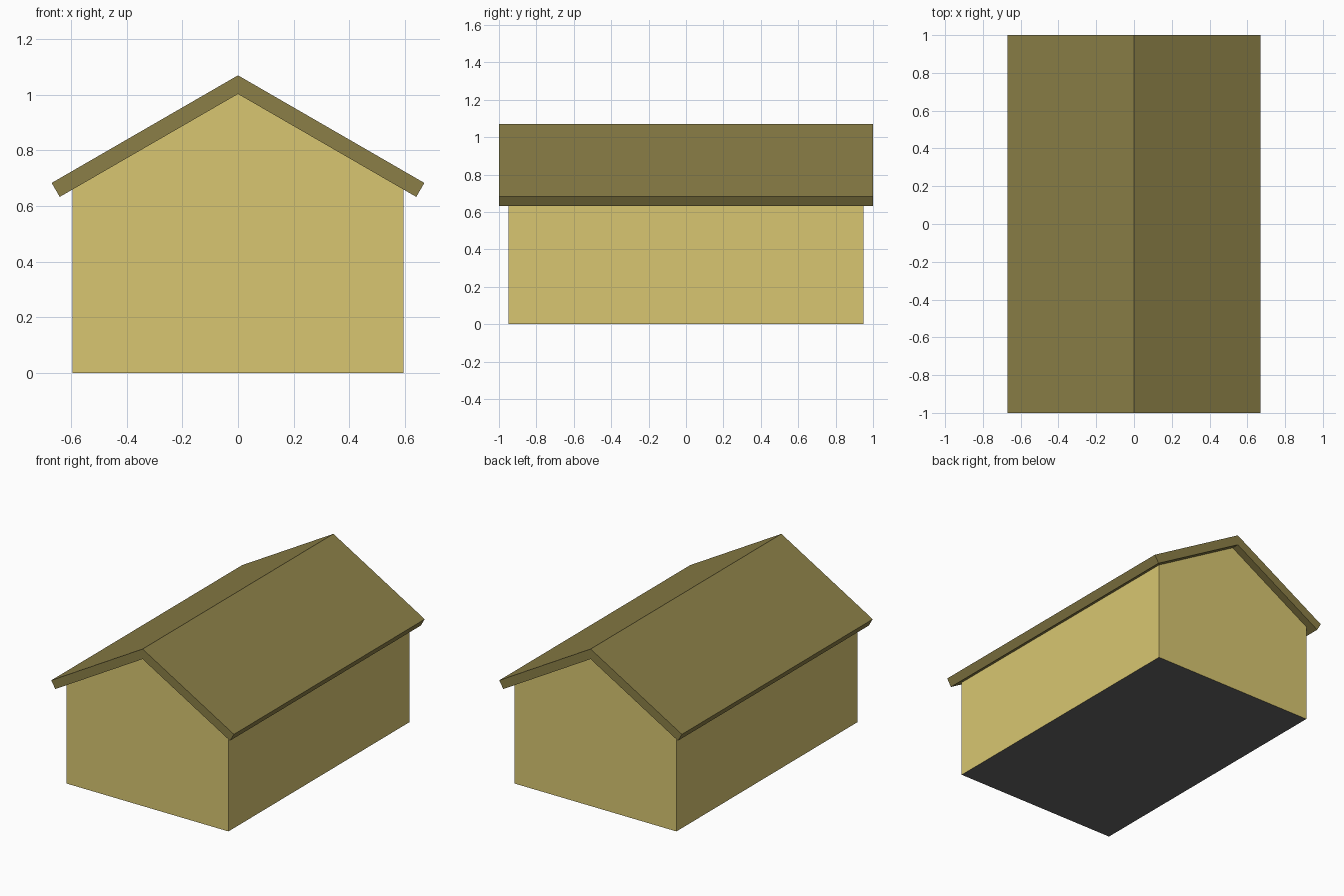
import bpy, bmesh, math

if "Cube" in bpy.data.objects:
    bpy.data.objects.remove(bpy.data.objects["Cube"])


def material(name, color):
    mat = bpy.data.materials.new(name)
    mat.diffuse_color = (*color, 1)
    mat.use_nodes = True
    mat.node_tree.nodes["Principled BSDF"].inputs["Base Color"].default_value = mat.diffuse_color
    return mat


def extrude_profile(name, profile, half_depth, mat):
    """Extrude an x-z profile symmetrically along y."""
    bm = bmesh.new()
    face = bm.faces.new([bm.verts.new((x, -half_depth, z)) for x, z in profile])
    new = bmesh.ops.extrude_face_region(bm, geom=[face])["geom"]
    verts = [v for v in new if isinstance(v, bmesh.types.BMVert)]
    bmesh.ops.translate(bm, verts=verts, vec=(0, 2 * half_depth, 0))
    bmesh.ops.recalc_face_normals(bm, faces=bm.faces)
    mesh = bpy.data.meshes.new(name)
    bm.to_mesh(mesh)
    bm.free()
    obj = bpy.data.objects.new(name, mesh)
    bpy.context.collection.objects.link(obj)
    mesh.materials.append(mat)
    return obj


def mirrored(half):
    """Complete a profile whose first point lies on the centre line."""
    return half + [(-x, z) for x, z in reversed(half) if x > 0]


yellow = material("wall_yellow", (0.69, 0.565, 0.165))
olive = material("roof_olive", (0.258, 0.212, 0.063))
dark = material("floor_grey", (0.13, 0.13, 0.13))

pitch = math.radians(30)
slope = math.tan(pitch)
ridge, eave_x, thick = 1.07, 0.67, 0.058
under = ridge - thick / math.cos(pitch)      # underside of the ridge
half_width, half_length = 0.595, 0.95

# Gabled walls, with the floor underside in grey
walls = extrude_profile("walls", mirrored([
    (0, under), (half_width, under - half_width * slope), (half_width, 0)]),
    half_length, yellow)
walls.data.materials.append(dark)
for poly in walls.data.polygons:
    if poly.normal.z < -0.9:
        poly.material_index = 1

# Roof slab with square-cut eaves, overhanging on all sides
eave_z = ridge - eave_x * slope
inner_x = eave_x - thick * math.sin(pitch)
inner_z = eave_z - thick * math.cos(pitch)
extrude_profile("roof", [
    (0, ridge), (eave_x, eave_z), (inner_x, inner_z), (0, under),
    (-inner_x, inner_z), (-eave_x, eave_z)], 1.0, olive)
